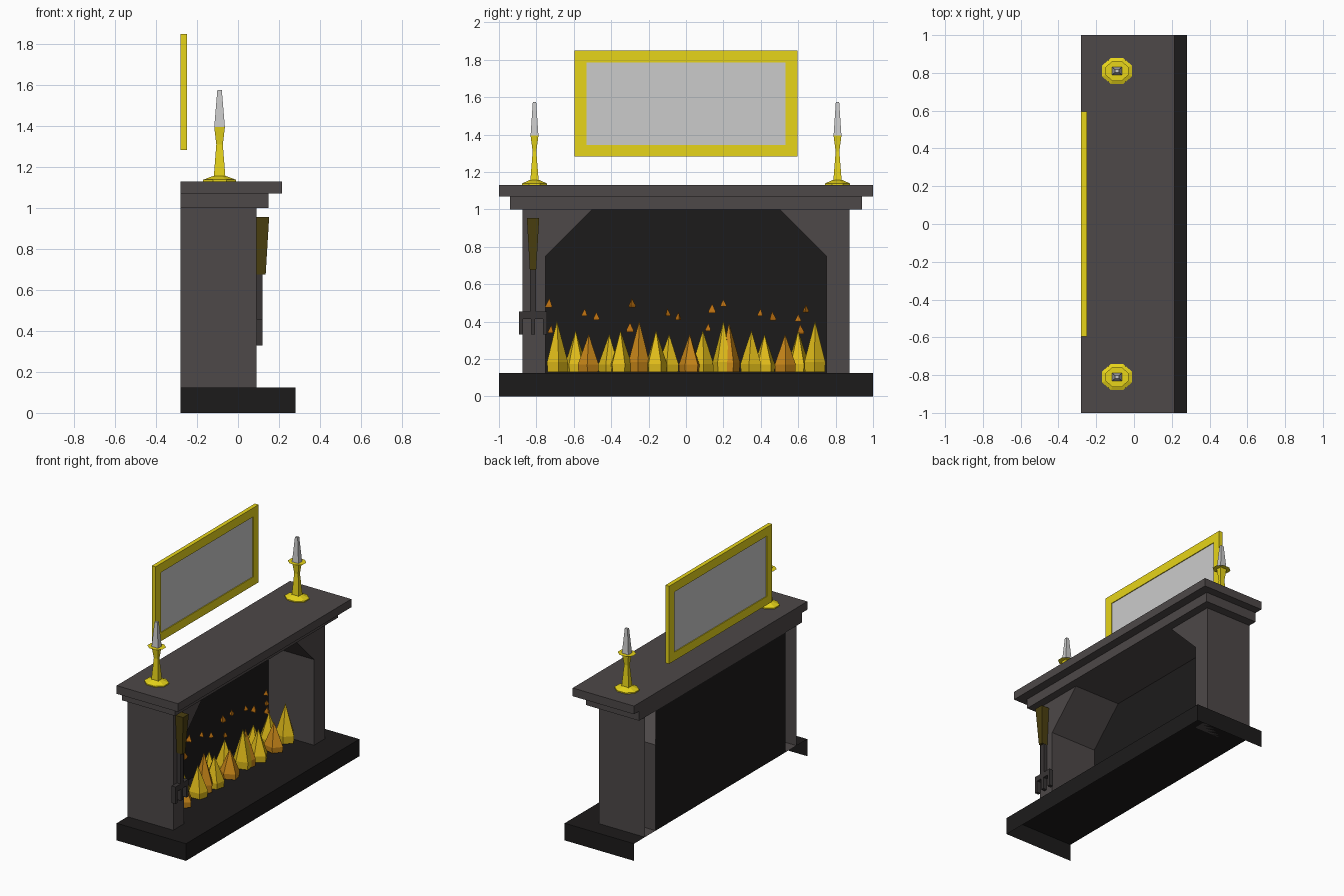
import bpy, bmesh, math, random

if "Cube" in bpy.data.objects:
    bpy.data.objects.remove(bpy.data.objects["Cube"])
random.seed(4)


def mat(name, col):
    m = bpy.data.materials.new(name)
    m.diffuse_color = (*col, 1)
    m.use_nodes = True
    m.node_tree.nodes["Principled BSDF"].inputs["Base Color"].default_value = m.diffuse_color
    return m


STONE = mat("stone", (0.075, 0.065, 0.065))
BLACK = mat("soot", (0.012, 0.011, 0.011))
GOLD = mat("gold", (0.8, 0.66, 0.01))
IRON = mat("iron", (0.04, 0.035, 0.035))
WOOD = mat("handle_wood", (0.07, 0.05, 0.005))
FLAME = [mat("flame_yellow", (0.75, 0.5, 0.01)), mat("flame_orange", (0.6, 0.25, 0.01))]
EMBER = mat("ember", (0.5, 0.16, 0.005))


def make(name, bm, m=None):
    bmesh.ops.recalc_face_normals(bm, faces=bm.faces)
    me = bpy.data.meshes.new(name)
    bm.to_mesh(me)
    bm.free()
    ob = bpy.data.objects.new(name, me)
    bpy.context.collection.objects.link(ob)
    if m:
        me.materials.append(m)
    return ob


def loft(bm, rings, caps=True):
    """Skin a list of equal-length point rings."""
    vs = [[bm.verts.new(p) for p in r] for r in rings]
    n = len(vs[0])
    for a, b in zip(vs, vs[1:]):
        for i in range(n):
            bm.faces.new((a[i], a[(i + 1) % n], b[(i + 1) % n], b[i]))
    if caps:
        bm.faces.new(vs[0][::-1])
        bm.faces.new(vs[-1])


def rect(x0, x1, y0, y1, z):
    return [(x0, y0, z), (x1, y0, z), (x1, y1, z), (x0, y1, z)]


def add_box(bm, x0, x1, y0, y1, z0, z1):
    loft(bm, [rect(x0, x1, y0, y1, z0), rect(x0, x1, y0, y1, z1)])


def box(name, m, *dims):
    bm = bmesh.new()
    add_box(bm, *dims)
    return make(name, bm, m)


def octagon(x, y, z, rx, ry):
    k = 1 / math.cos(math.pi / 8)
    return [(x + rx * k * math.cos((i + .5) * math.pi / 4),
             y + ry * k * math.sin((i + .5) * math.pi / 4), z) for i in range(8)]


# hearth slab, open underneath and behind
bm = bmesh.new()
add_box(bm, -.28, .28, -1, 1, 0, .125)
bm.normal_update()
bmesh.ops.delete(bm, geom=[f for f in bm.faces if f.normal.z < -.5 or f.normal.x < -.5],
                 context='FACES_ONLY')
make("hearth", bm, BLACK)

# pillars with slanted upper corners, open at the back
for side, s in (("left", -1), ("right", 1)):
    prof = [(.875, .125), (.875, 1), (.5, 1), (.75, .75), (.75, .125)]
    bm = bmesh.new()
    loft(bm, [[(x, s * y, z) for y, z in prof] for x in (-.28, .09)])
    bm.faces.ensure_lookup_table()
    drop = [f for f in bm.faces if all(v.co.x < -.27 for v in f.verts)]
    bmesh.ops.delete(bm, geom=drop, context='FACES_ONLY')
    make(side + "_pillar", bm, STONE)

# fireback panel
bm = bmesh.new()
bm.faces.new([bm.verts.new(p) for p in
              [(-.28, -.75, .125), (-.28, .75, .125), (-.28, .75, 1), (-.28, -.75, 1)]])
make("fireback", bm, BLACK)

# mantel in two steps
box("mantel_moulding", STONE, -.28, .15, -.94, .94, 1.0, 1.07)
box("mantel_shelf", STONE, -.28, .215, -1, 1, 1.07, 1.13)

# framed mirror
bm = bmesh.new()
rings = []
for x, hy, z0, z1 in ((-.28, .595, 1.283, 1.85), (-.25, .595, 1.283, 1.85),
                      (-.25, .533, 1.345, 1.785), (-.28, .533, 1.345, 1.785),
                      (-.28, .595, 1.283, 1.85)):
    rings.append([(x, -hy, z0), (x, hy, z0), (x, hy, z1), (x, -hy, z1)])
loft(bm, rings, caps=False)
bmesh.ops.remove_doubles(bm, verts=bm.verts, dist=1e-5)
make("mirror_frame", bm, GOLD)
box("mirror_glass", None, -.274, -.256, -.533, .533, 1.345, 1.785)

# candlesticks
for side, y in (("left", -.81), ("right", .81)):
    x = -.09
    sq = lambda z, a, b, dx=0: rect(x - a + dx, x + a + dx, y - b, y + b, z)
    bm = bmesh.new()
    loft(bm, [octagon(x, y, 1.13, .08, .068), octagon(x, y, 1.138, .08, .068),
              octagon(x, y, 1.157, .03, .027)])
    loft(bm, [sq(1.155, .028, .022), sq(1.31, .016, .010), sq(1.395, .026, .021)])
    bm.faces.new([bm.verts.new(p) for p in octagon(x, y, 1.395, .06, .052)])
    make(side + "_candlestick", bm, GOLD)
    bm = bmesh.new()
    loft(bm, [sq(1.395, .026, .021), sq(1.575, .011, .009)])
    make(side + "_candle", bm)

# hanging fire fork
Y = -.818
bm = bmesh.new()
loft(bm, [rect(.09, .135, Y - .017, Y + .017, .675), rect(.09, .152, Y - .033, Y + .033, .955)])
make("fork_handle", bm, WOOD)
bm = bmesh.new()
add_box(bm, .09, .12, Y - .016, Y + .016, .455, .675)
add_box(bm, .09, .12, Y - .075, Y + .075, .415, .455)
for dy in (-.064, 0, .064):
    add_box(bm, .09, .12, Y + dy - .011, Y + dy + .011, .33, .415)
make("fire_fork", bm, IRON)


# flames: overlapping faceted spikes
def spike(name, x, y, z, rx, ry, h, m, sides=5):
    a0 = random.random() * 6
    base = [(a0 + i * 2 * math.pi / sides) for i in range(sides)]
    pt = lambda a, k, zz: (x + rx * k * math.cos(a),
                           max(-.75, min(.75, y + ry * k * math.sin(a))), zz)
    bm = bmesh.new()
    loft(bm, [[pt(a, .85, z) for a in base], [pt(a, .9, z + h * .2) for a in base],
              [pt(a, .02, z + h) for a in base]])
    make(name, bm, m)


peaks = [(-.69, .40), (-.59, .35), (-.52, .33), (-.41, .33), (-.35, .35), (-.25, .40),
         (-.16, .35), (-.09, .33), (.02, .33), (.09, .35), (.20, .40), (.23, .39),
         (.35, .35), (.42, .33), (.53, .33), (.60, .35), (.69, .40)]
for i, (y, z) in enumerate(peaks):
    x = -.10 if z >= .39 else (-.08, -.17)[i % 2]
    spike(f"flame_{i}", x, y, .13, .08, .066, z - .13, FLAME[i % 3 == 2])

# drifting embers
embers = [(-.73, .50), (-.54, .45), (-.48, .43), (-.29, .50), (-.10, .45), (-.04, .43),
          (.14, .47), (.20, .50), (.40, .45), (.46, .43), (.64, .47), (.60, .42),
          (-.30, .37), (.12, .37), (-.72, .36), (.61, .36)]
for i, (y, z) in enumerate(embers):
    r = .02 if i % 3 else .025
    spike(f"ember_{i}", -.22 + .03 * (i % 2), y, z - r, r, r, 2 * r, EMBER, 3)
